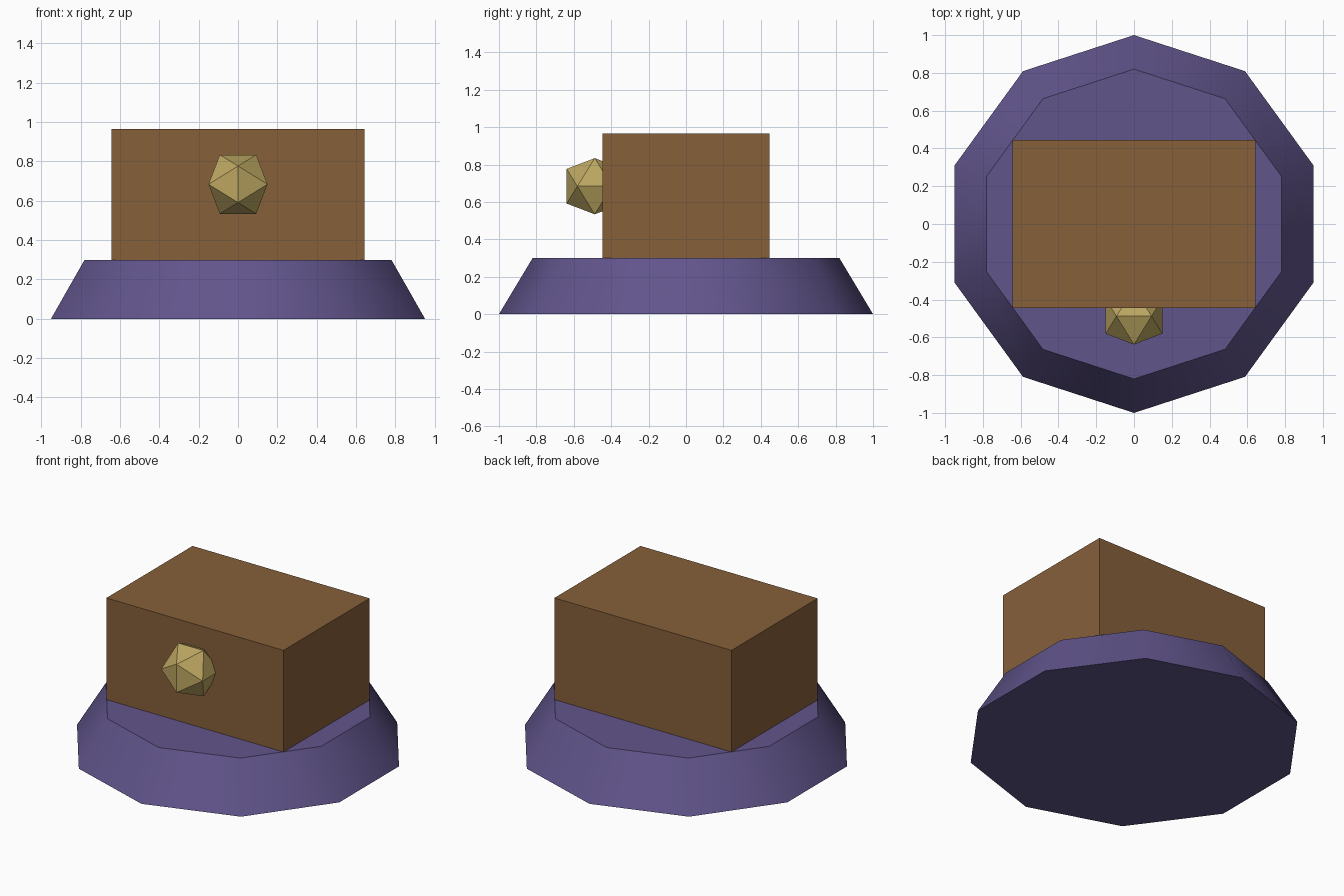
import bpy, bmesh, math

if "Cube" in bpy.data.objects:
    bpy.data.objects.remove(bpy.data.objects["Cube"])


def finish(obj, name, color):
    obj.name = name
    mat = bpy.data.materials.new(name + "_paint")
    mat.diffuse_color = (*color, 1)
    mat.use_nodes = True
    mat.node_tree.nodes["Principled BSDF"].inputs["Base Color"].default_value = mat.diffuse_color
    obj.data.materials.append(mat)


# Ten-sided tapered base, smooth round the side with sharp rims
bpy.ops.mesh.primitive_cone_add(vertices=10, radius1=1, radius2=0.82,
                                depth=0.3, location=(0, 0, 0.15))
base = bpy.context.object
bpy.ops.object.shade_smooth_by_angle(angle=math.radians(40))
finish(base, "base", (0.12, 0.09, 0.26))

# Box body resting on the base
bpy.ops.mesh.primitive_cube_add(size=1, location=(0, 0, 0.633))
body = bpy.context.object
body.scale = (1.284, 0.892, 0.666)
finish(body, "body", (0.24, 0.115, 0.042))

# Faceted knob: icosahedron from three golden rectangles, edge facing front
long = 0.15
short = long * 2 / (1 + math.sqrt(5))
bm = bmesh.new()
for s in (-short, short):
    for t in (-long, long):
        for co in ((0, t, s), (s, 0, t), (t, s, 0)):
            bm.verts.new(co)
bmesh.ops.convex_hull(bm, input=bm.verts[:])
bmesh.ops.recalc_face_normals(bm, faces=bm.faces[:])
mesh = bpy.data.meshes.new("front_knob")
bm.to_mesh(mesh)
bm.free()
knob = bpy.data.objects.new("front_knob", mesh)
knob.location = (0, -0.488, 0.684)
bpy.context.collection.objects.link(knob)
finish(knob, "front_knob", (0.5, 0.38, 0.12))
